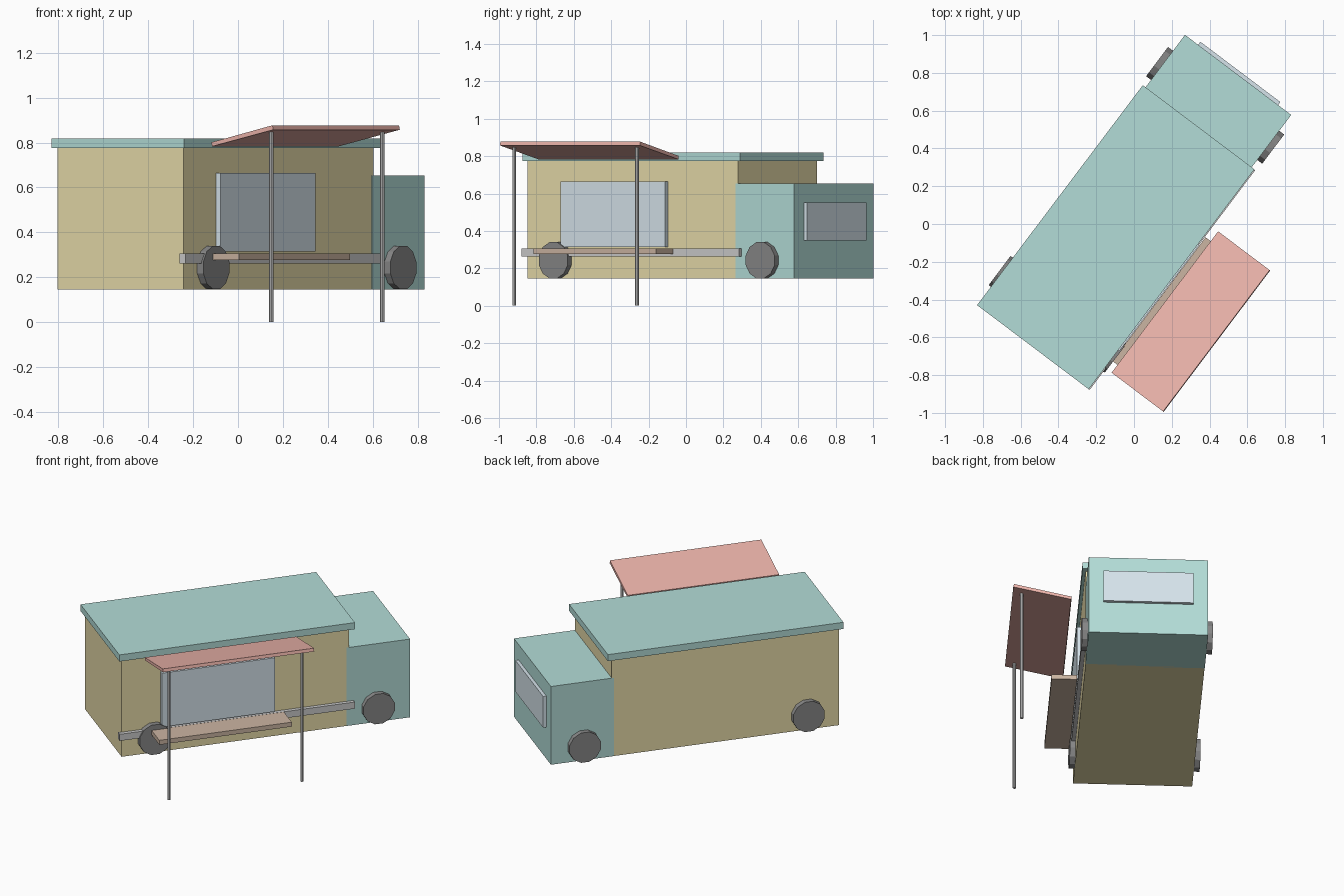
import bpy, bmesh, math
from mathutils import Matrix

if "Cube" in bpy.data.objects:
    bpy.data.objects.remove(bpy.data.objects["Cube"])

# Truck frame: u = forward, v = to the truck's right, turned 53 degrees about z
TURN = Matrix.Rotation(math.radians(53), 4, 'Z')
MID = -0.035          # truck centreline in v
HALF = 0.351          # half body width


def colour(name, rgb):
    m = bpy.data.materials.new(name)
    m.diffuse_color = (*rgb, 1)
    m.use_nodes = True
    m.node_tree.nodes["Principled BSDF"].inputs["Base Color"].default_value = m.diffuse_color
    return m


TEAL = colour("teal", (0.45, 0.72, 0.68))
YELLOW = colour("mustard", (0.80, 0.71, 0.40))
CORAL = colour("coral", (0.85, 0.46, 0.41))
GLASS = colour("glass", (0.67, 0.77, 0.83))
WOOD = colour("wood", (0.60, 0.46, 0.36))
RUBBER = colour("rubber", (0.24, 0.24, 0.24))
METAL = colour("metal", (0.60, 0.60, 0.60))


def finish(name, bm, mat):
    bmesh.ops.recalc_face_normals(bm, faces=bm.faces)
    bm.transform(TURN)
    me = bpy.data.meshes.new(name)
    bm.to_mesh(me)
    bm.free()
    me.materials.append(mat)
    ob = bpy.data.objects.new(name, me)
    bpy.context.collection.objects.link(ob)
    return ob


def prism(name, u0, u1, profile, mat):
    """Extrude a (v, z) profile along the truck from u0 to u1."""
    bm = bmesh.new()
    f = bm.faces.new([bm.verts.new((u0, -v, z)) for v, z in profile])
    r = bmesh.ops.extrude_face_region(bm, geom=[f])
    bmesh.ops.translate(bm, vec=(u1 - u0, 0, 0),
                        verts=[g for g in r["geom"] if isinstance(g, bmesh.types.BMVert)])
    return finish(name, bm, mat)


def box(name, u0, u1, v0, v1, z0, z1, mat):
    return prism(name, u0, u1, [(v0, z0), (v1, z0), (v1, z1), (v0, z1)], mat)


def cylinder(name, radius, depth, sides, place, mat):
    bm = bmesh.new()
    bmesh.ops.create_cone(bm, cap_ends=True, segments=sides, radius1=radius,
                          radius2=radius, depth=depth, matrix=place)
    return finish(name, bm, mat)


# Body, roof and cab
box("body", -0.823, 0.585, MID - HALF, MID + HALF, 0.145, 0.775, YELLOW)
box("roof", -0.843, 0.615, MID - 0.37, MID + 0.37, 0.775, 0.818, TEAL)
box("cab", 0.57, 0.962, MID - HALF - 0.001, MID + HALF + 0.001, 0.145, 0.653, TEAL)

# Windscreen and serving window
box("windscreen", 0.95, 0.982, MID - 0.265, MID + 0.265, 0.35, 0.553, GLASS)
box("serving_window", -0.583, 0.117, 0.30, 0.343, 0.315, 0.665, GLASS)

# Side rail and serving shelf
box("side_rail", -0.843, 0.612, 0.31, 0.341, 0.262, 0.305, METAL)
box("serving_shelf", -0.648, 0.172, 0.345, 0.495, 0.277, 0.306, WOOD)

# Awning slab, rising away from the truck, on two posts
prism("awning", -0.70, 0.237,
      [(0.383, 0.783), (0.379, 0.801), (0.720, 0.877), (0.724, 0.857)], CORAL)
for label, u in (("rear", -0.645), ("front", 0.178)):
    cylinder(label + "_awning_post", 0.01, 0.85, 8,
             Matrix.Translation((u, -0.671, 0.425)), METAL)

# Four wheels
for end, u in (("rear", -0.625), ("front", 0.76)):
    for side, s in (("left", -1), ("right", 1)):
        place = (Matrix.Translation((u, -(MID + s * 0.35), 0.243))
                 @ Matrix.Rotation(math.pi / 2, 4, 'X')
                 @ Matrix.Rotation(math.radians(15), 4, 'Z'))
        cylinder(f"{end}_{side}_wheel", 0.1, 0.07, 12, place, RUBBER)
